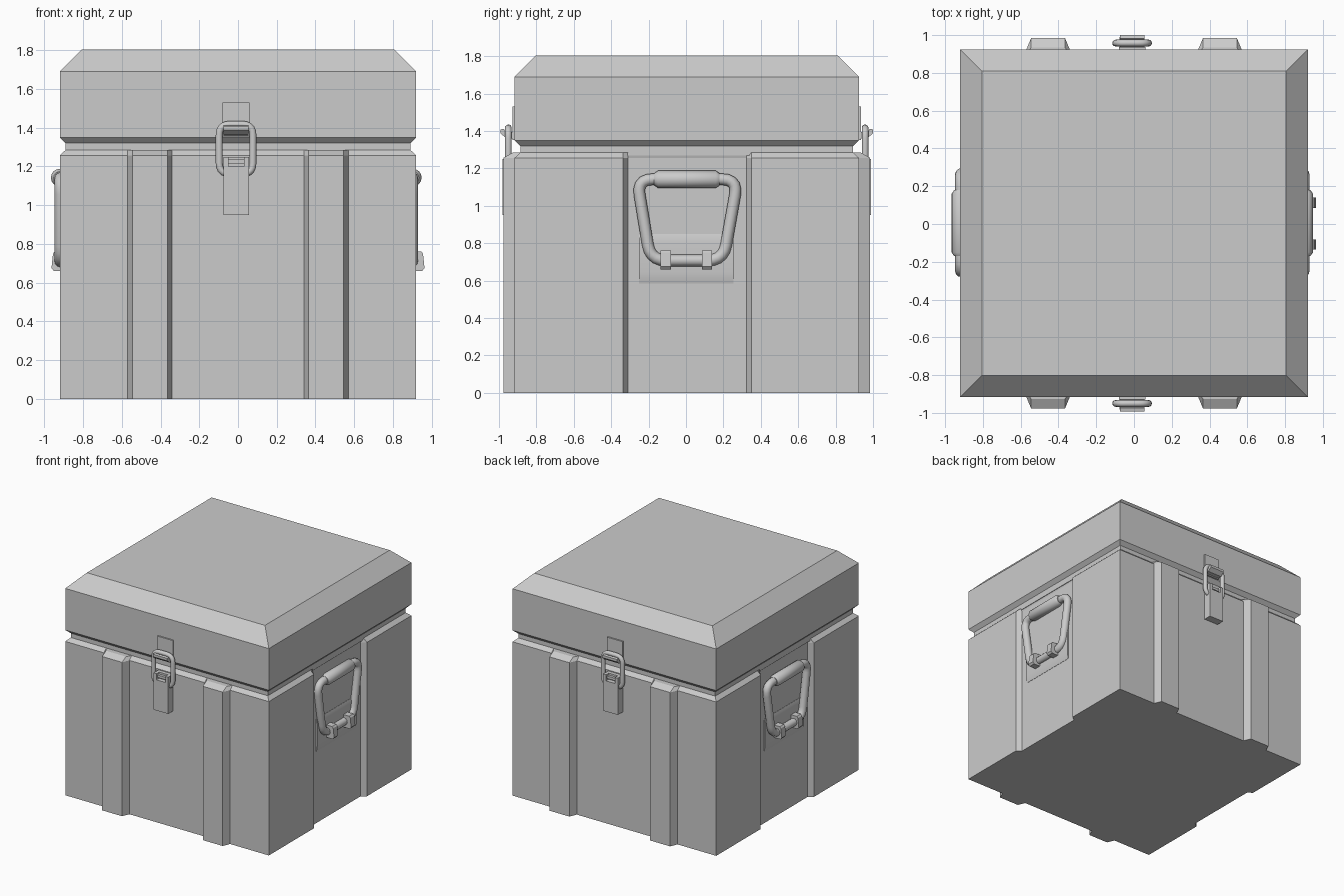
import bpy, bmesh, math
from mathutils import Vector

if "Cube" in bpy.data.objects:
    bpy.data.objects.remove(bpy.data.objects["Cube"])

grey = bpy.data.materials.new("painted grey")
grey.diffuse_color = (0.6, 0.6, 0.6, 1)
grey.use_nodes = True
grey.node_tree.nodes["Principled BSDF"].inputs["Base Color"].default_value = grey.diffuse_color
YC = 0.004  # the box sits a hair behind centre


def make(name, rings, cap=True, loop=False, smooth=False):
    """Skin a list of equal-length point rings into one object."""
    bm = bmesh.new()
    vs = [[bm.verts.new(p) for p in r] for r in rings]
    n = len(vs[0])
    pairs = list(zip(vs, vs[1:])) + ([(vs[-1], vs[0])] if loop else [])
    for a, b in pairs:
        for i in range(n):
            j = (i + 1) % n
            bm.faces.new((a[i], a[j], b[j], b[i]))
    if cap and not loop:
        bm.faces.new(vs[0])
        bm.faces.new(vs[-1])
    bmesh.ops.recalc_face_normals(bm, faces=bm.faces)
    me = bpy.data.meshes.new(name)
    bm.to_mesh(me)
    bm.free()
    me.materials.append(grey)
    ob = bpy.data.objects.new(name, me)
    bpy.context.collection.objects.link(ob)
    if smooth:
        bpy.ops.object.select_all(action='DESELECT')
        ob.select_set(True)
        bpy.context.view_layer.objects.active = ob
        bpy.ops.object.shade_smooth_by_angle(angle=math.radians(35))
    return ob


def square(h, z):
    return [(x * h, y * h + YC, z) for x, y in ((-1, -1), (1, -1), (1, 1), (-1, 1))]


def rounded(corners, r, steps=5):
    """Closed 2D path with rounded corners."""
    out = []
    n = len(corners)
    for i in range(n):
        p, a, b = (Vector(corners[k % n]) for k in (i, i - 1, i + 1))
        s, e = p + (a - p).normalized() * r, p + (b - p).normalized() * r
        for k in range(steps + 1):
            t = k / steps
            out.append(s * (1 - t) ** 2 + p * 2 * t * (1 - t) + e * t * t)
    return out


def tube(name, path, radius, place, sides=12):
    """Sweep a round section along a closed 2D path; place maps (u, v, out) to 3D."""
    rings = []
    n = len(path)
    for i, p in enumerate(path):
        t = (path[(i + 1) % n] - path[i - 1]).normalized()
        side = Vector((-t.y, t.x))
        ring = []
        for k in range(sides):
            a = 2 * math.pi * k / sides
            q = p + side * math.cos(a) * radius
            ring.append(place(q.x, q.y, math.sin(a) * radius))
        rings.append(ring)
    return make(name, rings, loop=True, smooth=True)


# Body: one outline with front and back ribs and recessed side panels
half_low, half_top = [], []
for x0, x1, x2, x3 in ((-0.57, -0.545, -0.365, -0.34), (0.34, 0.365, 0.545, 0.57)):
    half_low += [(x0, -0.92), (x1, -0.98), (x2, -0.98), (x3, -0.92)]
    half_top += [(x0, -0.89), (x1, -0.93), (x2, -0.93), (x3, -0.89)]
half_low = [(-0.92, -0.92)] + half_low + [(0.92, -0.92), (0.92, -0.34), (0.882, -0.315),
                                          (0.882, 0.32), (0.92, 0.345)]
half_top = [(-0.89, -0.89)] + half_top + [(0.89, -0.89), (0.89, -0.34), (0.89, -0.315),
                                          (0.89, 0.32), (0.89, 0.345)]


def outline(half, z):
    side = half[-4:]
    pts = half + [(x, -y) for x, y in reversed(half[:-4])] + [(-x, y) for x, y in reversed(side)]
    return [(x, y + YC, z) for x, y in pts]


make("box_body", [outline(half_low, 0), outline(half_low, 1.257), outline(half_top, 1.285)])
make("neck", [square(0.89, 1.27), square(0.89, 1.33)])
make("lid", [square(0.89, 1.32), square(0.92, 1.35), square(0.92, 1.69), square(0.805, 1.805)])

# Side handles
for side, s, off in (("right", 1, 0.0), ("left", -1, 0.018)):
    cx = 0.898 + off
    loop = rounded([(-0.262, 1.142), (0.277, 1.142), (0.2, 0.708), (-0.19, 0.708)], 0.085)
    tube(side + "_handle", loop, 0.031, lambda u, v, o: (s * (cx + o), u, v))

    # thick hand grip
    rings = []
    for y, r in ((-0.17, 0.032), (-0.15, 0.046), (0.16, 0.046), (0.18, 0.032)):
        rings.append([(s * (cx + 0.004 + r * math.cos(k * math.pi / 8)), y,
                       1.142 + r * math.sin(k * math.pi / 8)) for k in range(16)])
    make(side + "_handle_grip", rings, smooth=True)

    # brackets holding the lower bar
    clip = [(0.87, 0.66), (0.95, 0.66), (0.963, 0.675), (0.955, 0.75), (0.945, 0.762), (0.87, 0.762)]
    for i, y in enumerate((-0.108, 0.112)):
        make(f"{side}_handle_bracket_{i + 1}",
             [[(s * u, y + d, v) for u, v in clip] for d in (-0.027, 0.027)])

    # softly bulged mounting plate
    bulge = [(0.87, 0.585), (0.884, 0.585), (0.890, 0.61), (0.893, 0.645),
             (0.893, 0.80), (0.890, 0.83), (0.884, 0.85), (0.87, 0.85)]
    make(side + "_handle_plate", [[(s * u, y, v) for u, v in bulge] for y in (-0.25, 0.255)],
         smooth=True)

# Latches on front and back
for side, s in (("front", -1), ("back", 1)):
    def bar(name, x0, x1, profile):
        make(f"{side}_{name}", [[(x, s * d + YC, z) for d, z in profile] for x in (x0, x1)])

    def block(name, x0, x1, d0, d1, z0, z1):
        bar(name, x0, x1, [(d0, z0), (d1, z0), (d1, z1), (d0, z1)])

    block("latch_plate", -0.08, 0.06, 0.91, 0.932, 1.352, 1.53)
    bar("latch_hook", -0.075, 0.055, [(0.91, 1.36), (0.965, 1.362), (0.997, 1.388), (0.997, 1.408),
                                      (0.978, 1.412), (0.968, 1.395), (0.91, 1.395)])
    # lever with a notched top
    block("latch_lever", -0.076, 0.056, 0.91, 0.985, 0.95, 1.2)
    block("latch_lever_back", -0.05, 0.03, 0.91, 0.95, 1.2, 1.25)
    block("latch_lever_pin", -0.05, 0.03, 0.945, 0.972, 1.215, 1.235)
    block("latch_cheek_left", -0.076, -0.05, 0.91, 0.985, 1.2, 1.25)
    block("latch_cheek_right", 0.03, 0.056, 0.91, 0.985, 1.2, 1.25)
    # wire ring linking lever and hook
    ring = rounded([(-0.097, 1.417), (0.077, 1.417), (0.077, 1.162), (-0.097, 1.162)], 0.055)
    tube(side + "_latch_ring", ring, 0.018, lambda u, v, o: (u, s * (0.954 + o) + YC, v))
